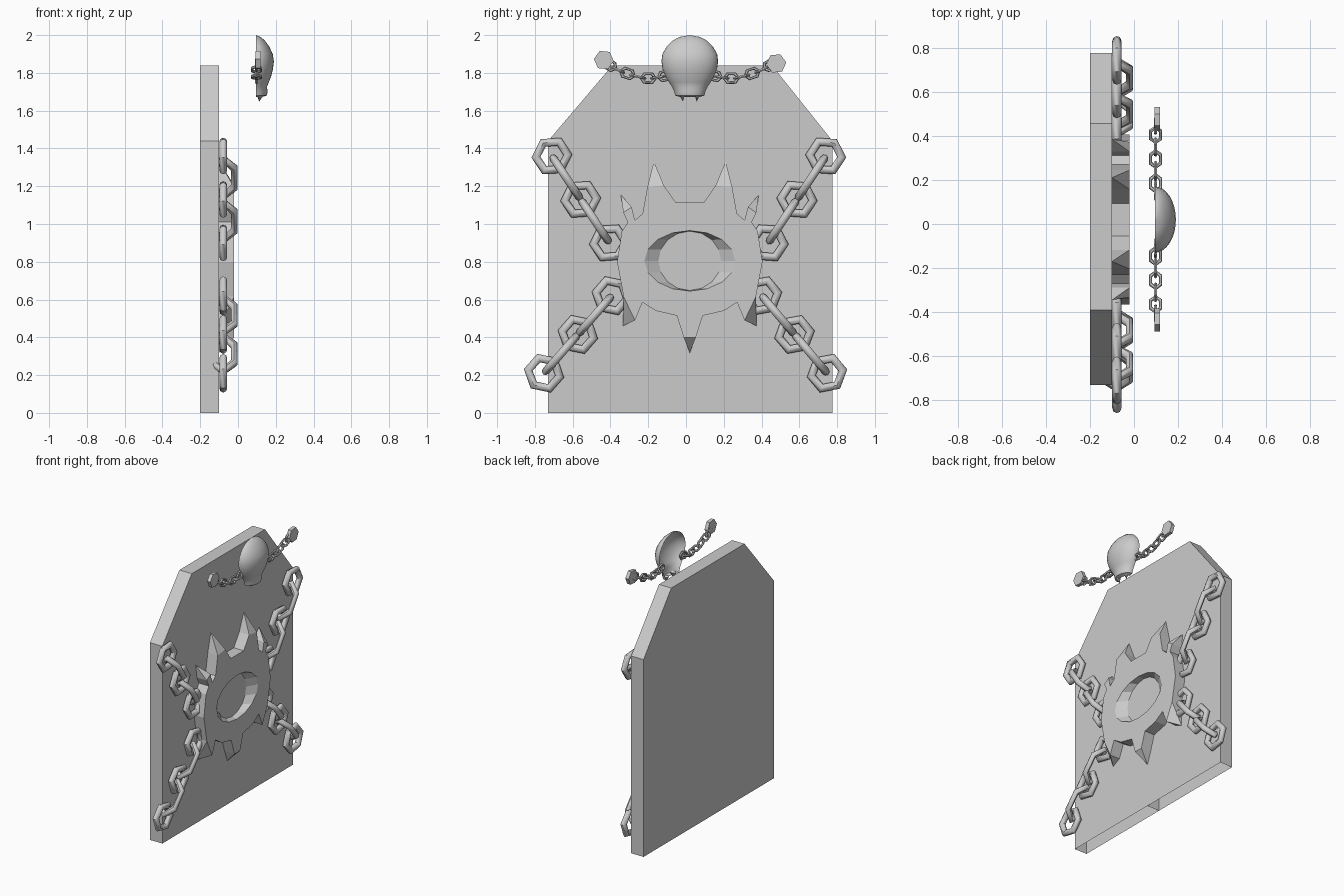
import bpy, bmesh
from math import sin, cos, pi
from mathutils import Vector

if "Cube" in bpy.data.objects:
    bpy.data.objects.remove(bpy.data.objects["Cube"])

CY = 0.02  # middle line of door and emblem


def finish(bm, name, smooth=None):
    bmesh.ops.remove_doubles(bm, verts=bm.verts, dist=1e-5)
    bmesh.ops.recalc_face_normals(bm, faces=bm.faces)
    me = bpy.data.meshes.new(name)
    bm.to_mesh(me)
    bm.free()
    ob = bpy.data.objects.new(name, me)
    bpy.context.collection.objects.link(ob)
    if smooth:
        bpy.ops.object.select_all(action='DESELECT')
        ob.select_set(True)
        bpy.context.view_layer.objects.active = ob
        bpy.ops.object.shade_smooth_by_angle(angle=smooth)
    return ob


# door: two hollow leaves, open underneath
def door_leaf(name, outer, shoulder):
    prof = [(CY, 0), (outer, 0), (outer, 1.44), (shoulder, 1.84), (CY, 1.84)]
    bm = bmesh.new()
    f = [bm.verts.new((-0.1, y, z)) for y, z in prof]
    b = [bm.verts.new((-0.2, y, z)) for y, z in prof]
    bm.faces.new(f)
    bm.faces.new(b)
    for i in range(1, 5):
        j = (i + 1) % 5
        bm.faces.new((f[i], f[j], b[j], b[i]))
    finish(bm, name)


door_leaf("door_leaf_left", -0.73, -0.39)
door_leaf("door_leaf_right", 0.775, 0.455)


# chain link: six-cornered ring, long along u, wide along v
def add_link(bm, c, u, v, L, W, r, sides=8):
    c, u, v = Vector(c), Vector(u).normalized(), Vector(v).normalized()
    n = u.cross(v)
    shape = [(L, 0), (L * .5, W), (-L * .5, W), (-L, 0), (-L * .5, -W), (L * .5, -W)]
    rings = []
    for a, b in shape:
        p = u * a + v * b
        out = p.normalized()
        rings.append([bm.verts.new(c + p + out * (1.13 * r * cos(2 * pi * k / sides))
                                   + n * (r * sin(2 * pi * k / sides))) for k in range(sides)])
    for i in range(6):
        A, B = rings[i], rings[(i + 1) % 6]
        for k in range(sides):
            m = (k + 1) % sides
            bm.faces.new((A[k], A[m], B[m], B[k]))


# four door chains: flat links joined by standing links
def door_chain(name, start, end):
    bm = bmesh.new()
    a, b = Vector((-0.078, *start)), Vector((-0.078, *end))
    u = (b - a).normalized()
    flat, stand = Vector((1, 0, 0)).cross(u), Vector((1, 0, 0))
    for i in range(5):
        c = a.lerp(b, i / 4)
        if i % 2:
            add_link(bm, c, u, stand, 0.12, 0.058, 0.021)
        else:
            add_link(bm, c, u, flat, 0.083, 0.074, 0.021)
    finish(bm, name, 0.8)


door_chain("chain_upper_left", (-0.71, 1.36), (-0.405, 0.90))
door_chain("chain_upper_right", (0.74, 1.36), (0.435, 0.90))
door_chain("chain_lower_left", (-0.752, 0.21), (-0.393, 0.62))
door_chain("chain_lower_right", (0.747, 0.21), (0.402, 0.62))

# spiked emblem: half outline (offset, z, is_tip), mirrored
half = [(.074, 1.114, 0), (.137, 1.204, 0), (.19, 1.332, 1), (.225, 1.194, 0), (.25, 1.055, 0),
        (.29, 1.02, 0), (.308, 1.09, 0), (.365, 1.155, 1), (.352, 1.06, 0), (.328, 1.01, 0),
        (.36, .96, 0), (.385, .80, 0), (.35, .615, 0), (.354, .46, 1), (.29, .49, 0),
        (.25, .586, 0), (.18, .54, 0), (.069, .515, 0), (.032, .40, 0)]
outline = half + [(0, .318, 1)] + [(-y, z, t) for y, z, t in reversed(half)]
XF, XB, XR = -0.02, -0.1, -0.065
bm = bmesh.new()
back = [bm.verts.new((XB, CY + y, z)) for y, z, t in outline]
front = [None if t else bm.verts.new((XF, CY + y, z)) for y, z, t in outline]
n = len(outline)
for i in range(n):
    j = (i + 1) % n
    if front[i] and front[j]:
        bm.faces.new((back[i], back[j], front[j], front[i]))
    elif front[i]:
        bm.faces.new((back[i], back[j], front[i]))
        bm.faces.new((front[i], back[j], front[(j + 1) % n]))
    else:
        bm.faces.new((back[i], back[j], front[j]))
bm.faces.new(back)


def oval(x, ry, rz, k=16):
    return [bm.verts.new((x, CY + ry * sin(2 * pi * i / k), 0.805 + rz * cos(2 * pi * i / k)))
            for i in range(k)]


# eye recess in the emblem and the front face around it
rim, floor = oval(XF, .24, .16), oval(XR, .166, .157)
for i in range(16):
    j = (i + 1) % 16
    bm.faces.new((rim[i], rim[j], floor[j], floor[i]))
bm.faces.new(floor)
loop = [v for v in front if v]
edges = []
for ring in (loop, rim):
    for i in range(len(ring)):
        p, q = ring[i], ring[(i + 1) % len(ring)]
        edges.append(bm.edges.get((p, q)) or bm.edges.new((p, q)))
bmesh.ops.triangle_fill(bm, use_beauty=True, use_dissolve=False, edges=edges, normal=(1, 0, 0))
finish(bm, "spiked_emblem")

# skull: half shell of stacked half ovals (z, half width, depth)
rows = [(2.0, .001, .001), (1.99, .055, .025), (1.97, .092, .048), (1.94, .122, .07),
        (1.90, .145, .089), (1.86, .15, .095), (1.82, .144, .09), (1.78, .128, .08),
        (1.75, .11, .068), (1.725, .093, .058), (1.70, .082, .062), (1.68, .077, .057),
        (1.672, .05, .03)]
bm = bmesh.new()
K = 16
grid = [[bm.verts.new((0.095 + d * sin(pi * k / K), CY - w * cos(pi * k / K), z))
         for k in range(K + 1)] for z, w, d in rows]
for A, B in zip(grid, grid[1:]):
    for k in range(K):
        bm.faces.new((A[k], A[k + 1], B[k + 1], B[k]))
# fangs
for s in (-1, 1):
    top = [bm.verts.new((.12 + .022 * cos(pi * k / 3), CY + s * .042 + .02 * sin(pi * k / 3), 1.69))
           for k in range(6)]
    tip = bm.verts.new((.112, CY + s * .036, 1.648))
    for k in range(6):
        bm.faces.new((top[k], top[(k + 1) % 6], tip))
finish(bm, "skull", 1.0)

# thin sagging chains and hexagonal end plates
sag = [(.13, 1.785), (.165, 1.777), (.22, 1.772), (.275, 1.78), (.33, 1.797), (.385, 1.818), (.425, 1.842)]
for s, side, py, pz in ((-1, "left", -.435, 1.868), (1, "right", .478, 1.85)):
    bm = bmesh.new()
    for i, (y, z) in enumerate(sag):
        y0, z0 = sag[max(i - 1, 0)]
        y1, z1 = sag[min(i + 1, len(sag) - 1)]
        u = Vector((0, s * (y1 - y0), z1 - z0)).normalized()
        v = Vector((1, 0, 0)) if i % 2 else Vector((1, 0, 0)).cross(u)
        add_link(bm, (.098, CY + s * y, z), u, v, .038, .023, .008, 6)
    finish(bm, "skull_chain_" + side, 0.8)
    bm = bmesh.new()
    hexa = [[bm.verts.new((x, py + .053 * cos(pi * k / 3 + .1 * s), pz + .053 * sin(pi * k / 3 + .1 * s)))
             for k in range(6)] for x in (.092, .118)]
    bm.faces.new(hexa[0])
    bm.faces.new(hexa[1])
    for k in range(6):
        m = (k + 1) % 6
        bm.faces.new((hexa[0][k], hexa[0][m], hexa[1][m], hexa[1][k]))
    finish(bm, "chain_plate_" + side)
